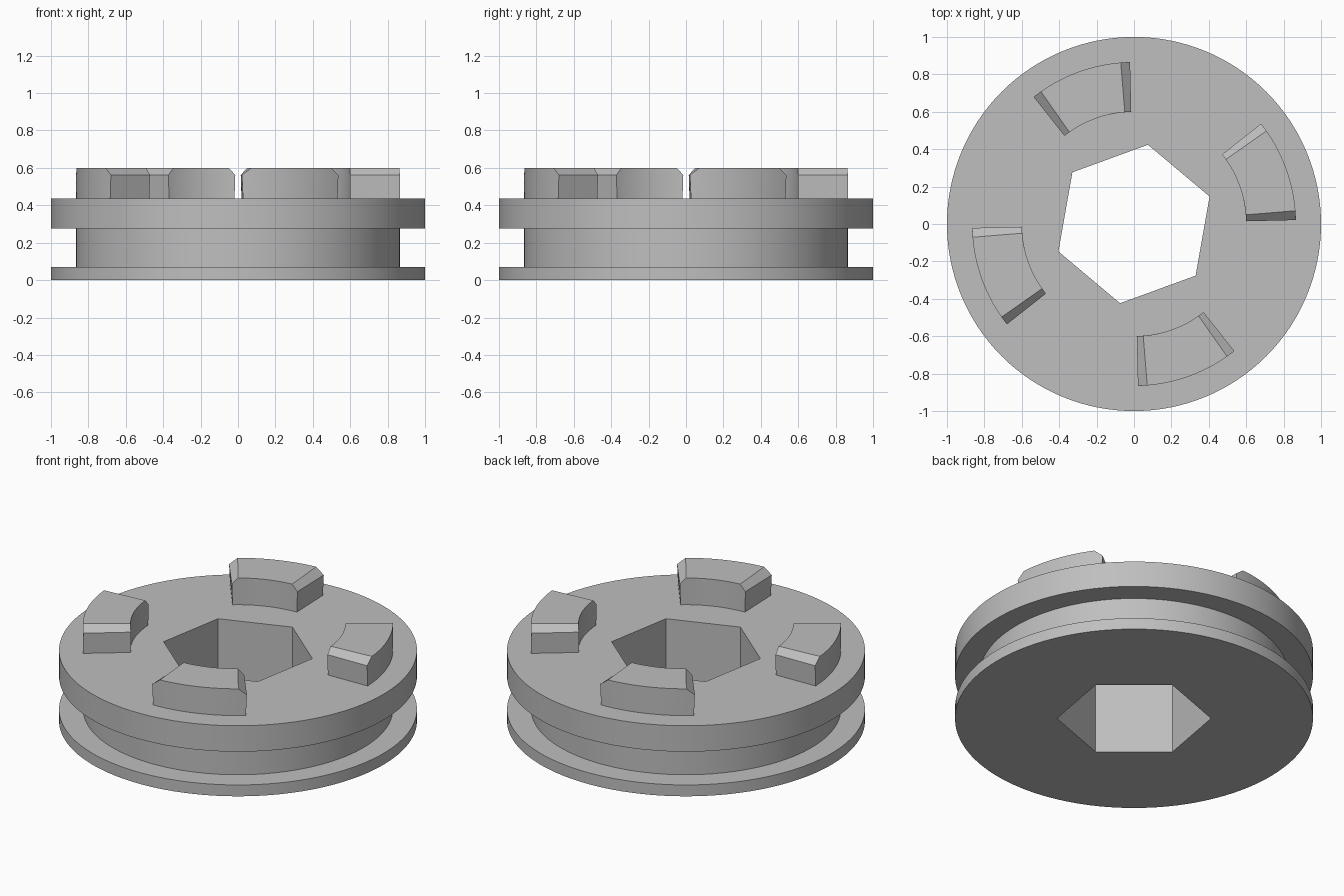
import bpy, bmesh, math
from mathutils import Matrix

if "Cube" in bpy.data.objects:
    bpy.data.objects.remove(bpy.data.objects["Cube"])

grey = bpy.data.materials.new("plain grey")
grey.diffuse_color = (0.52, 0.52, 0.52, 1)
grey.use_nodes = True
grey.node_tree.nodes["Principled BSDF"].inputs["Base Color"].default_value = grey.diffuse_color


def make_object(name, bm):
    bmesh.ops.recalc_face_normals(bm, faces=bm.faces)
    mesh = bpy.data.meshes.new(name)
    bm.to_mesh(mesh)
    bm.free()
    mesh.materials.append(grey)
    obj = bpy.data.objects.new(name, mesh)
    bpy.context.collection.objects.link(obj)
    return obj


def shade(obj):
    bpy.ops.object.select_all(action='DESELECT')
    obj.select_set(True)
    bpy.context.view_layer.objects.active = obj
    bpy.ops.object.shade_smooth_by_angle(angle=math.radians(30))


def polar(r, deg, z):
    a = math.radians(deg)
    return (r * math.cos(a), r * math.sin(a), z)


# Grooved ring: rings of vertices stacked along the profile
def lathe_body(profile, sides=128):
    bm = bmesh.new()
    rings = [[bm.verts.new(polar(r, 360 * i / sides, z)) for i in range(sides)]
             for r, z in profile]
    for low, high in zip(rings, rings[1:]):
        for i in range(sides):
            j = (i + 1) % sides
            bm.faces.new((low[i], low[j], high[j], high[i]))
    bm.faces.new(rings[0])
    bm.faces.new(rings[-1])
    return make_object("grooved_body", bm)


body = lathe_body([(1, 0), (1, 0.07), (0.865, 0.07), (0.865, 0.275),
                   (1, 0.275), (1, 0.435)])

# Hexagonal through hole, cut with a twisted prism
bm = bmesh.new()
bmesh.ops.create_cone(bm, cap_ends=True, segments=6, radius1=0.43, radius2=0.43,
                      depth=2, matrix=Matrix.Rotation(math.radians(20), 4, 'Z'))
# Put one corner exactly at 20 degrees
v = bm.verts[:][0].co
turn = math.radians(20) - math.atan2(v.y, v.x)
bmesh.ops.rotate(bm, verts=bm.verts, matrix=Matrix.Rotation(turn, 3, 'Z'))
cutter = make_object("hex_hole_cutter", bm)
cutter.hide_render = True
cut = body.modifiers.new("hex_hole", 'BOOLEAN')
cut.operation = 'DIFFERENCE'
cut.solver = 'EXACT'
cut.object = cutter
bpy.context.view_layer.objects.active = body
bpy.ops.object.modifier_apply(modifier=cut.name)
bpy.data.objects.remove(cutter)
shade(body)


# Curved drive tooth: chamfered end profile swept along an arc
def drive_tooth(index, steps=16):
    inner, outer = 0.6, 0.866
    # start angle, end angle, height: slight undercut, then chamfer to the top
    levels = [(1.8, 37.9, 0.43), (1.4, 38.3, 0.562), (4.7, 35.1, 0.6)]
    bm = bmesh.new()
    grid = []
    for a0, a1, z in levels:
        grid.append([[bm.verts.new(polar(r, 90 * index + a0 + (a1 - a0) * i / steps, z))
                      for i in range(steps + 1)] for r in (inner, outer)])
    for low, high in zip(grid, grid[1:]):
        for side in (0, 1):
            for i in range(steps):
                bm.faces.new((low[side][i], low[side][i + 1],
                              high[side][i + 1], high[side][i]))
        for end in (0, -1):
            bm.faces.new((low[0][end], low[1][end], high[1][end], high[0][end]))
    for level in (grid[0], grid[-1]):
        for i in range(steps):
            bm.faces.new((level[0][i], level[0][i + 1], level[1][i + 1], level[1][i]))
    shade(make_object(f"drive_tooth_{index + 1}", bm))


for k in range(4):
    drive_tooth(k)
